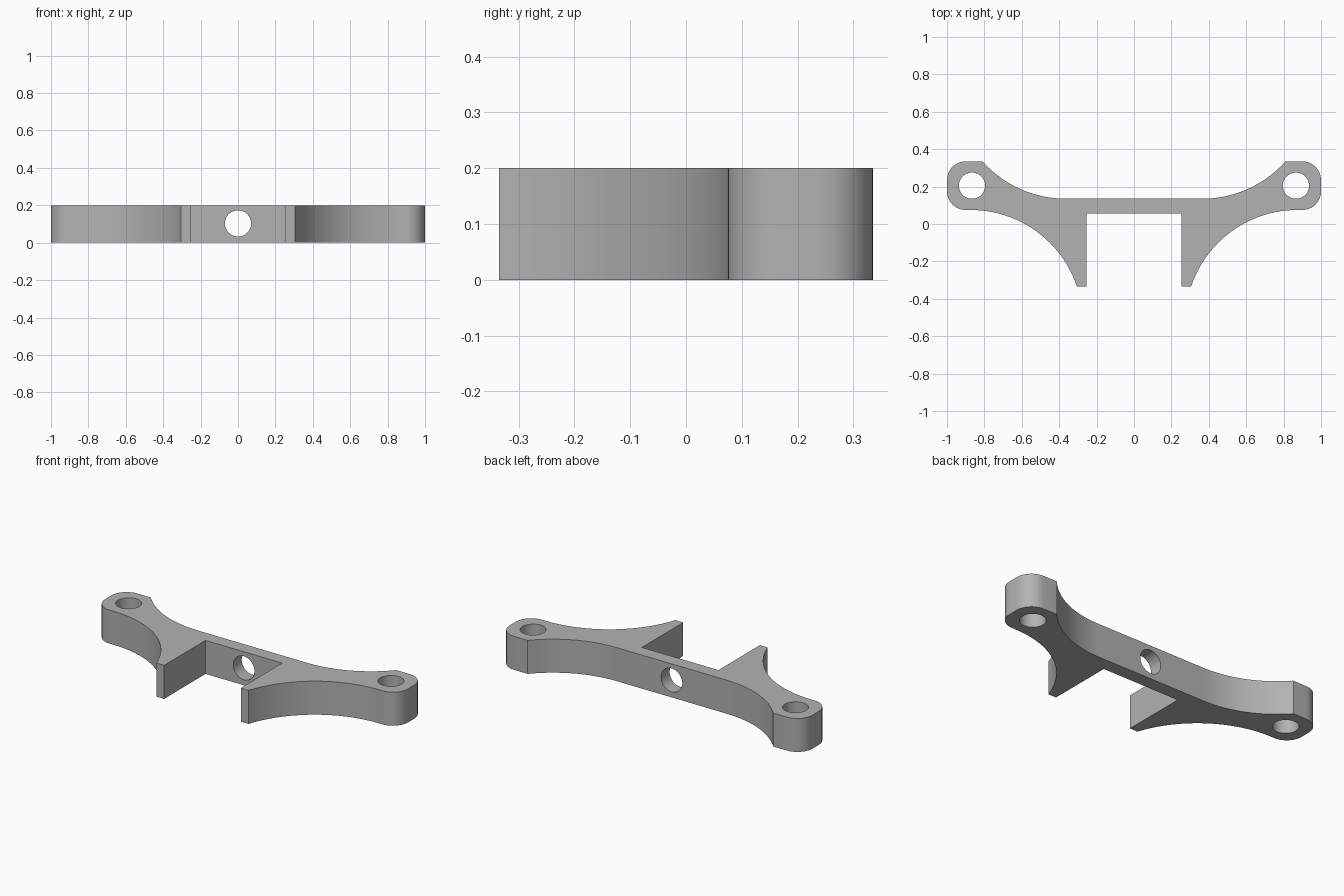
import bpy
import bmesh
from math import sin, cos, asin, pi, radians

cube = bpy.data.objects.get("Cube")
if cube:
    bpy.data.objects.remove(cube)

HEIGHT = 0.2
BACK, FRONT = 0.335, -0.335
BAR_BACK, SLOT_BACK, SLOT_X = 0.135, 0.055, 0.253
EAR_FRONT, EAR_X = 0.075, 0.866
SWEEP, CORNER, HOLE = 0.6, 0.1, 0.07

grey = bpy.data.materials.new("plain grey")
grey.use_nodes = True
colour = (0.45, 0.45, 0.45, 1)
grey.diffuse_color = colour
grey.node_tree.nodes["Principled BSDF"].inputs["Base Color"].default_value = colour


def arc(cx, cy, r, start, end, steps):
    return [(cx + r * cos(start + (end - start) * i / steps),
             cy + r * sin(start + (end - start) * i / steps))
            for i in range(steps + 1)]


# Half outline, from the slot round the leg and ear to the rear of the bar
leg_angle = pi - asin((FRONT - EAR_FRONT + SWEEP) / SWEEP)
rear_angle = asin((BAR_BACK + SWEEP - BACK) / SWEEP)
rear_x = 0.81 - SWEEP * cos(rear_angle)
half = [(SLOT_X, SLOT_BACK), (SLOT_X, FRONT)]
half += arc(0.874, EAR_FRONT - SWEEP, SWEEP, leg_angle, pi / 2, 24)
half += arc(1 - CORNER, EAR_FRONT + CORNER, CORNER, -pi / 2, 0, 10)
half += arc(1 - CORNER, BACK - CORNER, CORNER, 0, pi / 2, 10)
half += arc(rear_x, BAR_BACK + SWEEP, SWEEP, -rear_angle, -pi / 2, 24)
outline = half + [(-x, y) for x, y in reversed(half)]

# Bracket body extruded from the mirrored outline
bm = bmesh.new()
base = bm.faces.new([bm.verts.new((x, y, 0)) for x, y in outline])
top = bmesh.ops.extrude_face_region(bm, geom=[base])
bmesh.ops.translate(bm, vec=(0, 0, HEIGHT),
                    verts=[v for v in top["geom"] if isinstance(v, bmesh.types.BMVert)])
bmesh.ops.recalc_face_normals(bm, faces=bm.faces)
mesh = bpy.data.meshes.new("bracket")
bm.to_mesh(mesh)
bm.free()
mesh.materials.append(grey)
bracket = bpy.data.objects.new("bracket", mesh)
bpy.context.collection.objects.link(bracket)


# Bolt holes: one through each ear and one through the bar
def drill(name, location, rotation):
    bpy.ops.mesh.primitive_cylinder_add(vertices=48, radius=HOLE, depth=0.6,
                                        location=location, rotation=rotation)
    cutter = bpy.context.object
    cutter.name = name
    cutter.data.materials.append(grey)
    cutter.hide_render = True
    cutter.hide_set(True)
    mod = bracket.modifiers.new(name, "BOOLEAN")
    mod.object = cutter
    mod.operation = "DIFFERENCE"
    mod.solver = "EXACT"
    bpy.context.view_layer.objects.active = bracket
    bpy.ops.object.modifier_apply(modifier=mod.name)
    bpy.data.objects.remove(cutter)


drill("left ear hole", (EAR_X, 0.205, HEIGHT / 2), (0, 0, 0))
drill("right ear hole", (-EAR_X, 0.205, HEIGHT / 2), (0, 0, 0))
drill("bar hole", (0, 0.1, 0.103), (pi / 2, 0, 0))

bpy.ops.object.select_all(action="DESELECT")
bracket.select_set(True)
bpy.context.view_layer.objects.active = bracket
bpy.ops.object.shade_smooth_by_angle(angle=radians(25))
